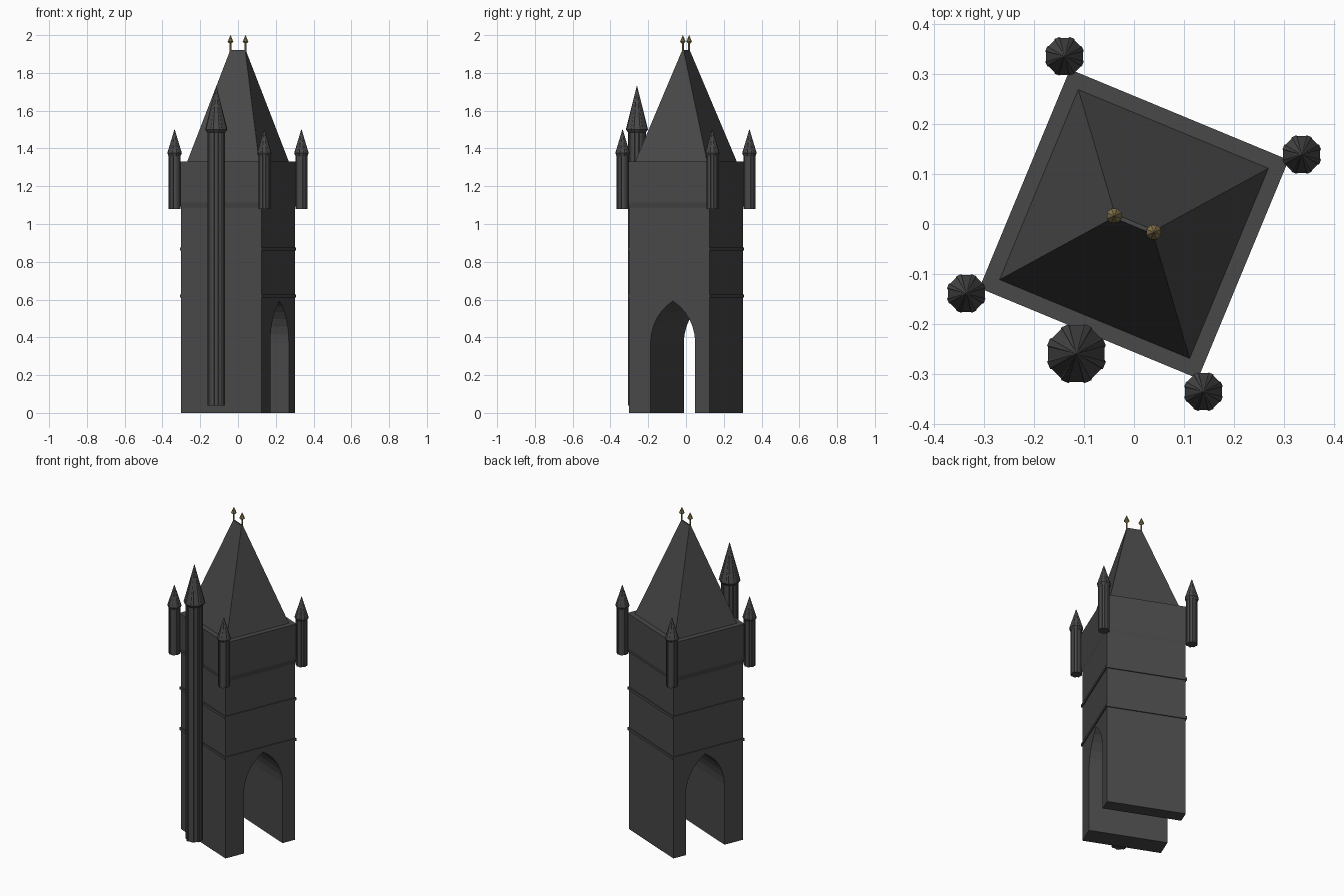
import bpy, bmesh
from math import sin, cos, pi, radians, sqrt
from mathutils import Matrix

cube = bpy.data.objects.get("Cube")
if cube:
    bpy.data.objects.remove(cube)

TURN = Matrix.Rotation(radians(-22.5), 4, 'Z')   # whole tower is turned on its plot
HALF = 0.23                                      # half width of the tower body


def material(name, rgb):
    m = bpy.data.materials.new(name)
    m.use_nodes = True
    m.diffuse_color = (*rgb, 1)
    m.node_tree.nodes["Principled BSDF"].inputs["Base Color"].default_value = (*rgb, 1)
    return m


stone = material("dark stone", (0.065, 0.065, 0.065))
gold = material("old gold", (0.25, 0.19, 0.08))


def finish(name, bm, mat, offset=(0, 0, 0)):
    bmesh.ops.recalc_face_normals(bm, faces=bm.faces)
    bm.transform(TURN @ Matrix.Translation(offset))
    mesh = bpy.data.meshes.new(name)
    bm.to_mesh(mesh)
    bm.free()
    mesh.materials.append(mat)
    obj = bpy.data.objects.new(name, mesh)
    bpy.context.collection.objects.link(obj)
    return obj


def loft(name, rings, mat, offset=(0, 0, 0)):
    """Skin a stack of rings of 3D points and cap both ends."""
    bm = bmesh.new()
    loops = [[bm.verts.new(p) for p in ring] for ring in rings]
    n = len(loops[0])
    for low, high in zip(loops, loops[1:]):
        for i in range(n):
            j = (i + 1) % n
            bm.faces.new((low[i], low[j], high[j], high[i]))
    bm.faces.new(loops[0][::-1])
    bm.faces.new(loops[-1])
    return finish(name, bm, mat, offset)


def rect(hx, hy, z):
    return [(-hx, -hy, z), (hx, -hy, z), (hx, hy, z), (-hx, hy, z)]


def ribbed(r, z, groove):
    """Octagon with a narrow rib at each corner."""
    pts = []
    for k in range(8):
        for da, s in ((-10, groove), (-7, 1), (7, 1), (10, groove)):
            a = radians(45 * k + da)
            pts.append((r * s * cos(a), r * s * sin(a), z))
    return pts


def ngon(r, z, n=8):
    return [(r * cos(2 * pi * k / n), r * sin(2 * pi * k / n), z) for k in range(n)]


def turret(name, x, y, bottom, eave, top, r_shaft, r_cone):
    loft(name + "_shaft", [ribbed(r_shaft, bottom, 0.9), ribbed(r_shaft, eave, 0.9)],
         stone, (x, y, 0))
    loft(name + "_cone", [ribbed(r_shaft, eave - 0.015, 0.95), ribbed(r_cone, eave, 0.95),
                          ribbed(0.001, top, 0.95)], stone, (x, y, 0))


# Tower body: side profile with a pointed gateway, extruded across
mid, w, spring, steps = 0.02, 0.128, 0.37, 6
arc = [(w - 2 * w * (1 - cos(pi / 3 * i / steps)), spring + 2 * w * sin(pi / 3 * i / steps))
       for i in range(steps + 1)]
right = [(w, 0)] + arc
left = [(-y, z) for y, z in right[-2::-1]]
outline = [(HALF, 0), (HALF, 1.1), (-HALF, 1.1), (-HALF, 0)]
outline += [(mid + y, z) for y, z in (right + left)[::-1]]
loft("tower_body", [[(x, y, z) for y, z in outline] for x in (-HALF, HALF)], stone)

# Upper storey on a sloped ledge
TOP = 0.237
loft("upper_storey", [rect(HALF, HALF, 1.085), rect(TOP, TOP, 1.115),
                      rect(TOP, TOP, 1.33)], stone)

# String courses around the body
for i, z in enumerate((0.61, 0.86)):
    h = HALF + 0.006
    loft(f"string_course_{i + 1}", [rect(h, h, z), rect(h, h, z + 0.016)], stone)

# Hipped roof with a short ridge
RIDGE = 0.043
loft("roof", [rect(0.206, 0.206, 1.33), rect(RIDGE, 0.004, 1.92)], stone)

# Gold finials at the ridge ends
for side, x in (("left", RIDGE), ("right", -RIDGE)):
    loft(f"finial_{side}", [ngon(0.005, 1.91), ngon(0.005, 1.955), ngon(0.016, 1.965),
                            ngon(0.0005, 2.0)], gold, (x, 0, 0))

# Hanging turrets on the corners
C = 0.257
for fy, y in (("front", -C), ("back", C)):
    for fx, x in (("left", C), ("right", -C)):
        turret(f"corner_turret_{fy}_{fx}", x, y, 1.08, 1.375, 1.5, 0.033, 0.04)

# Tall stair turret against the front wall
turret("stair_turret", -0.007, -0.284, 0.04, 1.5, 1.73, 0.049, 0.061)
